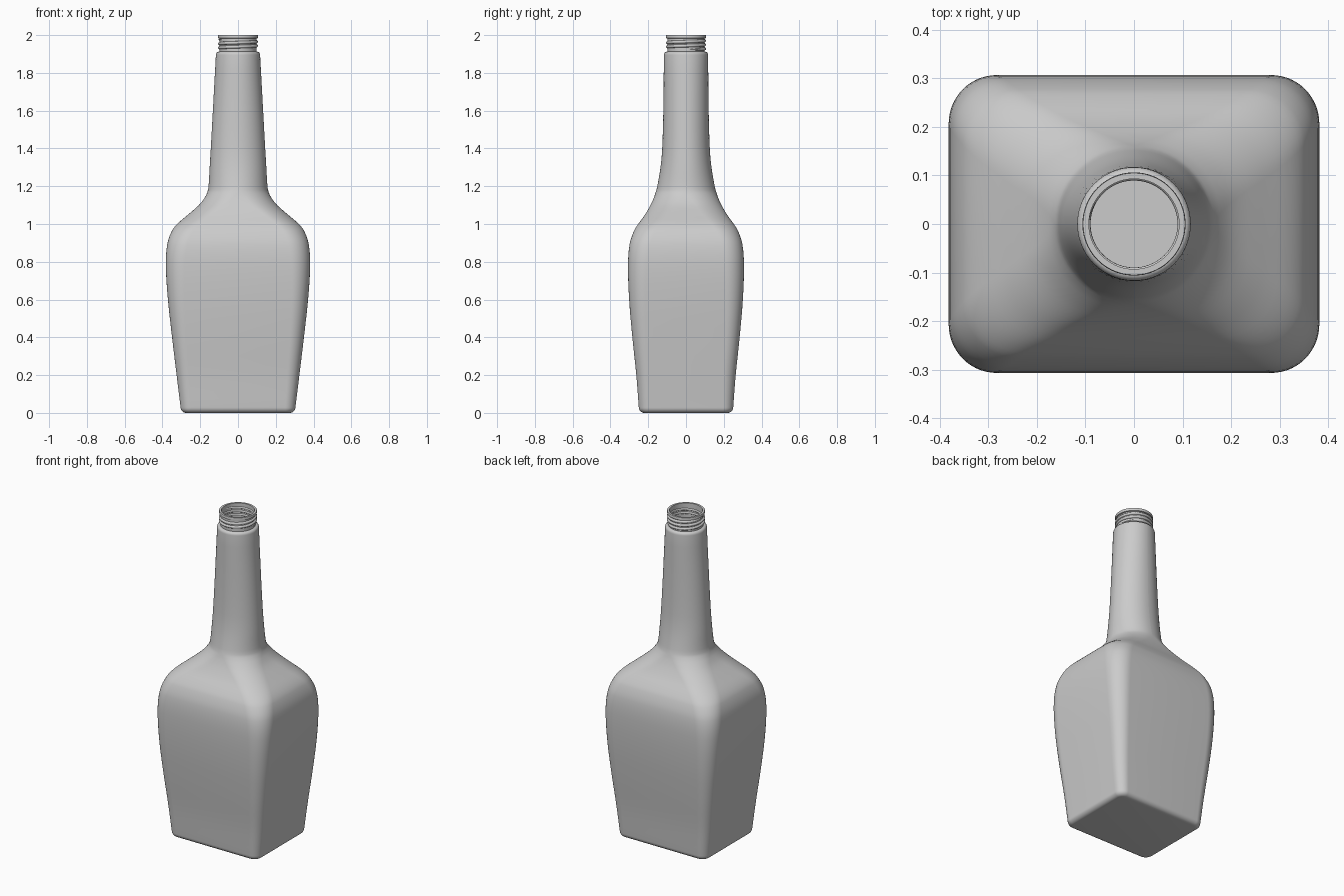
import bpy, bmesh, math

cube = bpy.data.objects.get("Cube")
if cube:
    bpy.data.objects.remove(cube, do_unlink=True)

glass = bpy.data.materials.new("grey glass")
glass.use_nodes = True
grey = (0.6, 0.6, 0.6, 1)
glass.diffuse_color = grey
glass.node_tree.nodes["Principled BSDF"].inputs["Base Color"].default_value = grey

ARC = 14  # segments per rounded corner


def section(z, hx, hy, r):
    """Rounded rectangle that turns into an ellipse when r is large."""
    rx, ry = min(r, hx), min(r, hy)
    pts = []
    for q, (sx, sy) in enumerate([(1, 1), (-1, 1), (-1, -1), (1, -1)]):
        for i in range(ARC + 1):
            a = (q + (i + 0.02) / (ARC + 0.04)) * math.pi / 2
            pts.append((sx * (hx - rx) + rx * math.cos(a),
                        sy * (hy - ry) + ry * math.sin(a), z))
    return pts


def smooth_rows(rows, steps):
    """Catmull-Rom pass through the control rows, with uneven spacing."""
    def slope(i, k):
        a, b = rows[max(i - 1, 0)], rows[min(i + 1, len(rows) - 1)]
        return (b[k] - a[k]) / (b[0] - a[0])
    out = []
    for i in range(len(rows) - 1):
        p, q = rows[i], rows[i + 1]
        h = q[0] - p[0]
        for s in range(steps):
            t = s / steps
            row = [p[0] + h * t]
            for k in (1, 2, 3):
                row.append((2*t**3 - 3*t*t + 1) * p[k] + (t**3 - 2*t*t + t) * h * slope(i, k)
                           + (3*t*t - 2*t**3) * q[k] + (t**3 - t*t) * h * slope(i + 1, k))
            out.append(tuple(row))
    return out + [rows[-1]]


def finish(obj):
    obj.data.materials.append(glass)
    bpy.ops.object.select_all(action="DESELECT")
    obj.select_set(True)
    bpy.context.view_layer.objects.active = obj
    bpy.ops.object.shade_smooth_by_angle(angle=math.radians(40))


def loft(name, rows):
    bm = bmesh.new()
    rings = [[bm.verts.new(p) for p in section(*row)] for row in rows]
    n = len(rings[0])
    for a, b in zip(rings, rings[1:]):
        for i in range(n):
            j = (i + 1) % n
            bm.faces.new((a[i], a[j], b[j], b[i]))
    bm.faces.new(rings[0][::-1])
    bm.faces.new(rings[-1])
    bmesh.ops.recalc_face_normals(bm, faces=bm.faces)
    mesh = bpy.data.meshes.new(name)
    bm.to_mesh(mesh)
    bm.free()
    obj = bpy.data.objects.new(name, mesh)
    bpy.context.collection.objects.link(obj)
    finish(obj)


# Body and neck control rows: height, half width, half depth, corner radius
body = [
    (0.03, 0.304, 0.250, 0.055), (0.2, 0.325, 0.263, 0.065),
    (0.4, 0.349, 0.284, 0.075), (0.6, 0.371, 0.301, 0.088),
    (0.78, 0.382, 0.307, 0.1), (0.89, 0.375, 0.299, 0.108),
    (0.96, 0.352, 0.277, 0.115), (1.0, 0.322, 0.253, 0.12),
    (1.05, 0.264, 0.217, 0.128), (1.1, 0.207, 0.188, 0.138),
    (1.14, 0.176, 0.17, 0.15), (1.17, 0.162, 0.16, 0.16),
    (1.2, 0.156, 0.152, 0.17), (1.3, 0.15, 0.135, 0.17),
    (1.4, 0.144, 0.126, 0.17), (1.6, 0.133, 0.12, 0.17),
    (1.895, 0.117, 0.117, 0.17),
]
outer = smooth_rows(body, 4)

# Rounded foot and rounded top of the neck
foot = []
for i in range(7):
    a = i / 7 * math.pi / 2
    inset = 0.03 * (1 - math.sin(a))
    foot.append((0.03 * (1 - math.cos(a)), 0.304 - inset, 0.25 - inset, 0.055 - inset))
collar = []
for i in range(1, 6):
    a = i / 5 * math.pi / 2
    r = 0.103 + 0.014 * math.cos(a)
    collar.append((1.895 + 0.017 * math.sin(a), r, r, 0.17))

# Mouth: outer wall, lip, then the hollow inside back down to the floor
mouth = [(z, r, r, 0.17) for z, r in
         [(1.912, 0.098), (1.982, 0.098), (1.984, 0.105), (1.998, 0.106),
          (2.0, 0.105), (2.0, 0.093), (1.88, 0.093)]]
inside = [(z, hx - 0.024, hy - 0.024, max(r - 0.024, 0.03))
          for z, hx, hy, r in reversed(outer) if 0.04 < z < 1.87]
loft("bottle", foot + outer + collar + mouth + inside)

# Screw thread wound around the mouth, tapering at both ends
TURNS, STEPS = 2.6, 150
curve = bpy.data.curves.new("screw_thread", "CURVE")
curve.dimensions = "3D"
curve.bevel_depth = 0.0085
curve.bevel_resolution = 3
curve.use_fill_caps = True
line = curve.splines.new("POLY")
line.points.add(STEPS)
for i, p in enumerate(line.points):
    t = i / STEPS
    a = t * TURNS * math.tau
    p.co = (0.098 * math.cos(a), 0.098 * math.sin(a), 1.922 + 0.056 * t, 1)
    p.radius = min(1, 0.1 + 12 * min(t, 1 - t))
thread = bpy.data.objects.new("screw_thread", curve)
bpy.context.collection.objects.link(thread)
bpy.ops.object.select_all(action="DESELECT")
thread.select_set(True)
bpy.context.view_layer.objects.active = thread
bpy.ops.object.convert(target="MESH")
finish(bpy.context.view_layer.objects.active)
